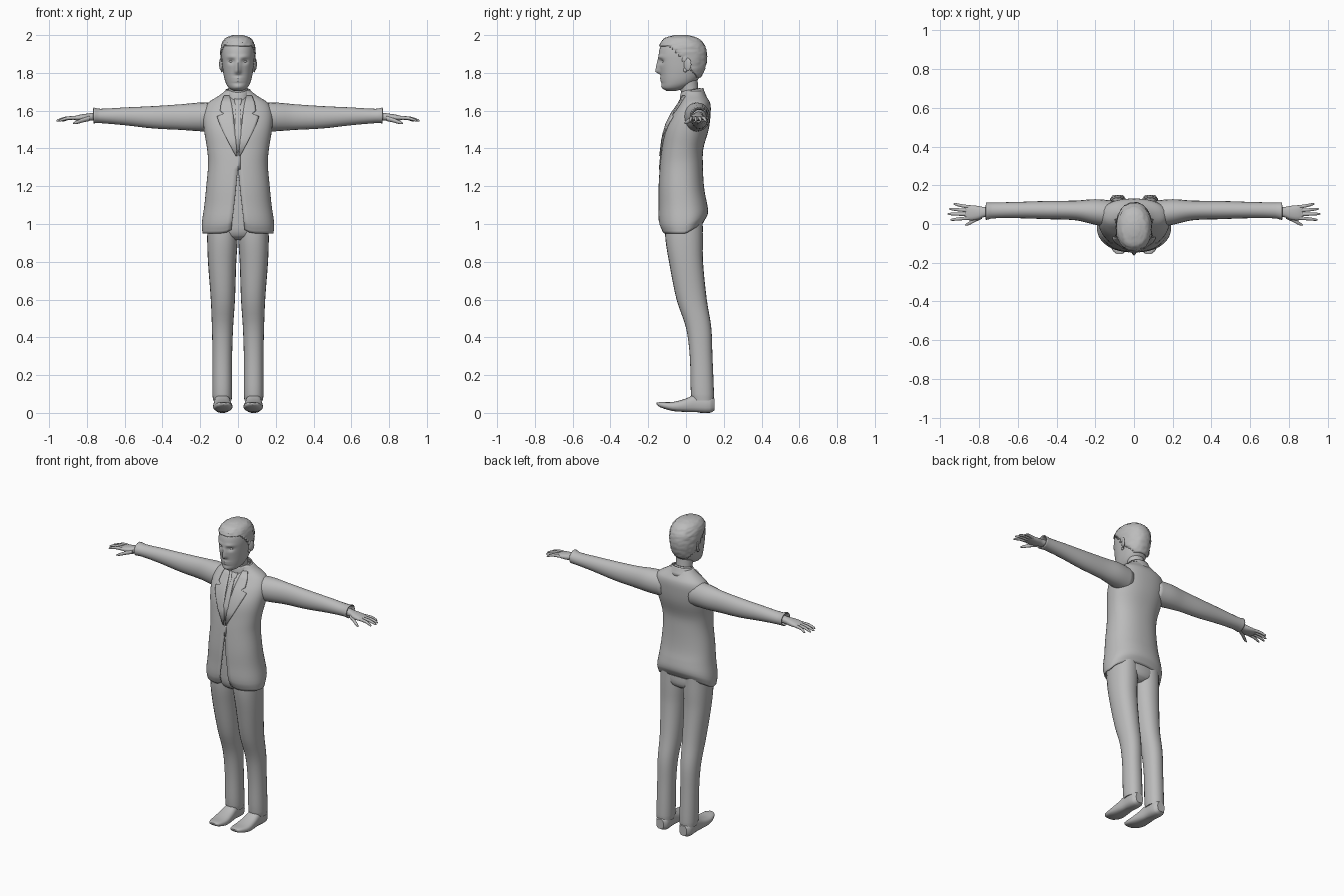
import bpy, bmesh, math, random
from math import sin, cos, pi, exp

random.seed(4)
grey = bpy.data.materials.new("plain grey")
grey.diffuse_color = (0.5, 0.5, 0.5, 1)


def finish(name, bm, mirror=False, thick=0, angle=50):
    bmesh.ops.remove_doubles(bm, verts=bm.verts, dist=1e-5)
    bmesh.ops.recalc_face_normals(bm, faces=bm.faces)
    me = bpy.data.meshes.new(name)
    bm.to_mesh(me)
    bm.free()
    ob = bpy.data.objects.new(name, me)
    bpy.context.collection.objects.link(ob)
    me.materials.append(grey)
    bpy.ops.object.select_all(action='DESELECT')
    ob.select_set(True)
    bpy.context.view_layer.objects.active = ob
    bpy.ops.object.shade_smooth_by_angle(angle=math.radians(angle))
    if thick:
        m = ob.modifiers.new("thickness", 'SOLIDIFY')
        m.thickness, m.offset = thick, -1
    if mirror:
        m = ob.modifiers.new("mirror", 'MIRROR')
        m.use_mirror_merge = False
    return ob


def section(keys, t):
    """Smoothly interpolated cross-section (u, v, ru, rv) at t."""
    i = max(0, min(len(keys) - 2, sum(k[0] <= t for k in keys) - 1))
    a, b = keys[i], keys[i + 1]
    pa, nb = keys[max(i - 1, 0)], keys[min(i + 2, len(keys) - 1)]
    h = b[0] - a[0]
    f = (t - a[0]) / h
    out = []
    for j in range(1, 5):
        ma = (b[j] - pa[j]) / (b[0] - pa[0]) * h
        mb = (nb[j] - a[j]) / (nb[0] - a[0]) * h
        out.append((2*f**3 - 3*f*f + 1)*a[j] + (f**3 - 2*f*f + f)*ma
                   + (3*f*f - 2*f**3)*b[j] + (f**3 - f*f)*mb)
    return out


def loft(keys, axis=2, n=24, k=3, p=2.0, caps=True, gap=None, warp=None):
    """Skin of superellipse rings along an axis; gap(t) opens the front."""
    bm = bmesh.new()
    ts = [a[0] + (b[0] - a[0]) * s / k for a, b in zip(keys, keys[1:]) for s in range(k)]
    ts.append(keys[-1][0])
    rings = []
    for t in ts:
        u, v, ru, rv = section(keys, t)
        a0 = math.asin(min(1, (gap(t) / ru) ** (p / 2))) if gap else 0
        ring = []
        for i in range(n + 1 if gap else n):
            a = -pi / 2 + a0 + (2 * pi - 2 * a0) * i / n
            c, s = cos(a), sin(a)
            pu = u + ru * math.copysign(abs(c) ** (2 / p), c)
            pv = v + rv * math.copysign(abs(s) ** (2 / p), s)
            co = [(t, pu, pv), (pu, t, pv), (pu, pv, t)][axis]
            ring.append(bm.verts.new(warp(*co) if warp else co))
        rings.append(ring)
    for r, q in zip(rings, rings[1:]):
        for i in range(n):
            j = (i + 1) % len(r)
            bm.faces.new((r[i], r[j], q[j], q[i]))
    if caps:
        bm.faces.new(rings[0])
        bm.faces.new(rings[-1])
    return bm


def bump(d, w):
    return exp(-(d / w) ** 2)


# Jacket body, open at the front below the button, with a rising back hem
JACKET = [(.95, 0, -.018, .188, .108), (1.0, 0, -.015, .192, .13), (1.1, 0, -.018, .178, .128),
          (1.2, 0, -.025, .168, .12), (1.32, 0, -.024, .158, .113), (1.4, 0, -.018, .164, .11),
          (1.5, 0, .004, .18, .116), (1.58, 0, .027, .184, .103), (1.64, 0, .046, .16, .082),
          (1.68, 0, .045, .10, .06), (1.705, 0, .04, .068, .052)]


def hem(x, y, z):
    low = max(0, (1.15 - z) / .2)
    rise = .06 * max(0, y) / .1
    corner = .035 * bump(x, .045) if y < 0 else 0
    return x, y, z + low * (rise + corner)


finish("jacket", loft(JACKET, n=48, k=4, p=2.25, caps=False, warp=hem,
                      gap=lambda z: max(0, (1.3 - z) / .35) * .035), thick=.008)


def front_plate(name, rows, lift, thick, mirror):
    """Cloth strip on the chest; rows are (z, inner x, outer x)."""
    bm = bmesh.new()
    grid = []
    for z, x0, x1 in rows:
        _, cy, rx, ry = section(JACKET, z)
        row = []
        for i in range(7):
            x = x0 + (x1 - x0) * i / 6
            y = cy - ry * (1 - min(.98, abs(x) / rx) ** 2.25) ** (1 / 2.25) - lift
            row.append(bm.verts.new((x, y, z)))
        grid.append(row)
    for r, q in zip(grid, grid[1:]):
        for i in range(6):
            bm.faces.new((r[i], r[i + 1], q[i + 1], q[i]))
    return finish(name, bm, mirror, thick)


# Lapels, shirt front, tie and closing edge
front_plate("lapel", [(1.36, .004, .012), (1.45, .012, .06), (1.53, .02, .098), (1.57, .024, .112),
                      (1.585, .026, .075), (1.6, .028, .095), (1.64, .035, .09), (1.68, .045, .075)],
            .009, .008, True)
front_plate("shirt_front", [(1.38, -.006, .006), (1.5, -.025, .025), (1.6, -.035, .035),
                            (1.68, -.05, .05)], .002, .004, False)
front_plate("tie", [(1.39, -.006, .006), (1.48, -.017, .017), (1.58, -.014, .014), (1.63, -.01, .01),
                    (1.64, -.017, .017), (1.675, -.02, .02)], .008, .008, False)
front_plate("jacket_edge", [(1.29, 0, .012), (1.33, 0, .012), (1.38, 0, .012)], .004, .004, False)

# Sleeves
finish("sleeve", loft([(.10, .05, 1.565, .07, .078), (.2, .062, 1.567, .066, .076),
                       (.3, .07, 1.566, .051, .068), (.45, .072, 1.565, .047, .059),
                       (.6, .072, 1.57, .042, .047), (.73, .07, 1.572, .041, .038),
                       (.765, .066, 1.575, .046, .042)], 0, 20, 4, caps=False), True, .006)

# Hands: palm, four fingers and a thumb
finish("palm", loft([(.72, .066, 1.572, .026, .023), (.775, .062, 1.568, .026, .02),
                     (.81, .058, 1.564, .036, .019), (.85, .058, 1.562, .039, .014),
                     (.872, .059, 1.56, .034, .009)], 0, 16, 3, 2.4), True)
for i, (y0, y1, tip) in enumerate([(.088, .103, .932), (.069, .078, .955),
                                   (.050, .052, .962), (.031, .022, .948)]):
    mid = (.86 + tip) / 2
    finish(f"finger_{i + 1}", loft([(.85, y0, 1.562, .0095, .010), (mid, (y0 + y1) / 2, 1.56, .0085, .009),
                                    (tip - .006, y1, 1.548, .006, .006),
                                    (tip, y1, 1.546, .002, .002)], 0, 10, 2), True)
finish("thumb", loft([(.785, .042, 1.56, .016, .015), (.82, .022, 1.55, .012, .012),
                      (.855, .002, 1.538, .009, .009), (.874, -.006, 1.532, .003, .003)], 0, 10, 3), True)

# Trousers: hips and legs
finish("trouser_hips", loft([(.915, 0, -.008, .05, .06), (.94, 0, -.008, .12, .092),
                             (1.0, 0, -.012, .16, .1), (1.25, 0, -.02, .145, .09)], 2, 32, 3, 2.3))
finish("trouser_leg", loft([(.065, .083, .09, .049, .056), (.1, .083, .087, .052, .061),
                            (.3, .083, .08, .052, .06), (.45, .082, .067, .056, .067),
                            (.6, .08, .03, .064, .08), (.8, .084, 0, .075, .09),
                            (.92, .082, -.01, .081, .099), (1.02, .08, -.012, .08, .1)],
                           2, 24, 4, 2.2), True)

# Shoes with a raised toe and flat sole
finish("shoe", loft([(-.155, .075, .049, .015, .005), (-.135, .076, .043, .036, .014),
                     (-.07, .08, .034, .051, .024), (0, .082, .04, .047, .036),
                     (.05, .083, .05, .042, .048), (.125, .083, .046, .042, .046),
                     (.15, .083, .044, .026, .032)], 1, 20, 3, 2.7,
                    warp=lambda x, y, z: (x, y, max(z, 0 if y > .05 else .006))), True)

# Neck and shirt collar
finish("neck", loft([(1.62, 0, .035, .058, .05), (1.69, 0, .022, .05, .046),
                     (1.78, 0, .005, .055, .055)], 2, 24, 3))
finish("shirt_collar", loft([(1.655, 0, .028, .07, .062), (1.69, 0, .024, .06, .055),
                             (1.712, 0, .026, .055, .05)], 2, 32, 2, caps=False,
                            warp=lambda x, y, z: (x, y, z + .18 * (y - .03))), thick=.006)
finish("jacket_collar", loft([(1.66, 0, .045, .1, .066), (1.695, 0, .04, .073, .057),
                              (1.712, 0, .038, .066, .053)], 2, 32, 2, caps=False,
                             gap=lambda z: .045,
                             warp=lambda x, y, z: (x, y, z + .15 * (y - .04))), thick=.006)

# Head with brow, eye sockets, nose, lips and chin pushed into shape
HEAD = [(1.704, 0, -.078, .022, .025), (1.72, 0, -.062, .048, .06), (1.75, 0, -.04, .066, .089),
        (1.80, 0, -.025, .078, .111), (1.86, 0, -.02, .085, .124), (1.91, 0, -.02, .087, .123),
        (1.95, 0, -.022, .08, .108), (1.98, 0, -.025, .058, .078), (1.994, 0, -.025, .02, .03)]


def face(x, y, z):
    if y < -.04:
        nose = (z - 1.79) / .015 if z < 1.805 else (1.885 - z) / .08
        y -= .027 * bump(x, .014) * max(0, min(1, nose))
        y += .013 * bump(abs(x) - .035, .017) * bump(z - 1.861, .012)
        y -= .006 * bump(abs(x) - .033, .026) * bump(z - 1.885, .009)
        y -= .006 * bump(x, .028) * (bump(z - 1.772, .006) + bump(z - 1.757, .006))
        y -= .006 * bump(x, .025) * bump(z - 1.725, .014)
    return x, y, z


finish("head", loft(HEAD, 2, 64, 7, 2.15, warp=face))


def ball(name, loc, scale, mirror=True, tilt=0):
    bm = bmesh.new()
    bmesh.ops.create_uvsphere(bm, u_segments=16, v_segments=10, radius=1)
    for v in bm.verts:
        x, y, z = (c * s for c, s in zip(v.co, scale))
        v.co = (loc[0] + x + tilt * y, loc[1] + y, loc[2] + z)
    return finish(name, bm, mirror)


ball("eye", (.035, -.115, 1.861), (.013, .012, .008))
ball("ear", (.09, .008, 1.845), (.007, .02, .034), tilt=.35)
ball("ear_lobe", (.085, -.004, 1.815), (.006, .01, .012))

# Short hair shell cut along the hairline, with a slightly uneven surface
hair = loft([(z + .006 * (z > 1.9), u, v, a + .006, b + .006) for z, u, v, a, b in HEAD], 2, 48, 6, 2.15)


def hairline(y):
    if y < -.09:
        return 1.945
    if y < -.03:
        return 1.945 - (y + .09) / .06 * .055
    return max(1.775, 1.89 - (y + .03) / .09 * .115)


bmesh.ops.delete(hair, context='FACES', geom=[
    f for f in hair.faces if f.calc_center_median().z < hairline(f.calc_center_median().y)])
for v in hair.verts:
    r = random.uniform(-.002, .002)
    v.co.x += r * (1 if v.co.x > 0 else -1)
    v.co.y += r * (1 if v.co.y > 0 else -1)
finish("hair", hair, thick=.006, angle=40)
